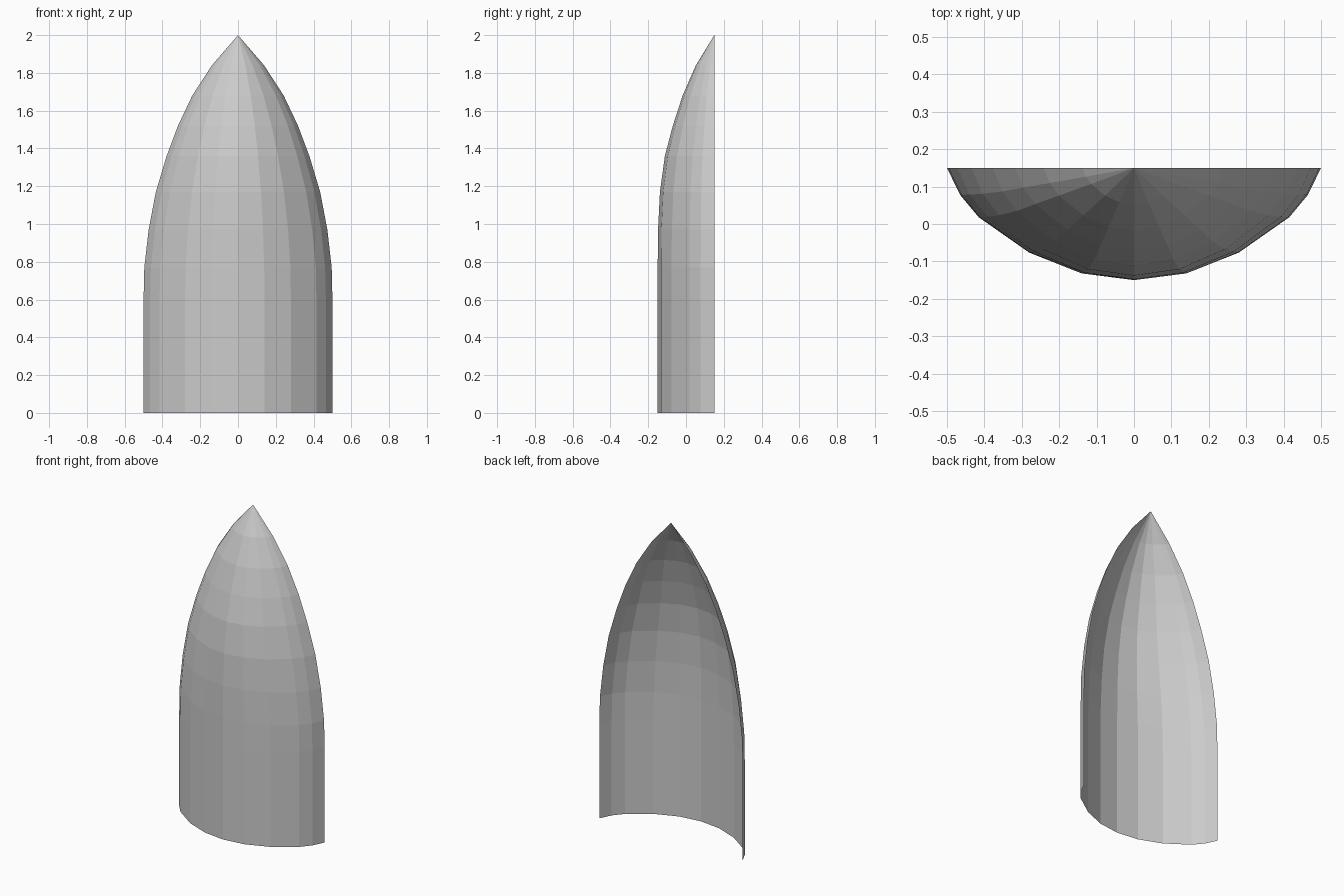
import bpy, bmesh

if "Cube" in bpy.data.objects:
    bpy.data.objects.remove(bpy.data.objects["Cube"])

# Open curved shell: one cross-section lofted up to a point.
# (height, half width, depth in front of the open back edge)
RINGS = [(0.0, 0.50, 0.30), (0.20, 0.50, 0.30), (0.40, 0.50, 0.30),
         (0.60, 0.50, 0.30), (0.77, 0.496, 0.30), (0.97, 0.473, 0.298),
         (1.17, 0.435, 0.288), (1.36, 0.378, 0.262), (1.52, 0.318, 0.22),
         (1.68, 0.242, 0.168), (1.84, 0.138, 0.098)]
# Half of the cross-section as fractions of width and depth
HALF = [(1.0, 0.0), (0.93, 0.24), (0.83, 0.44), (0.56, 0.755), (0.28, 0.94)]
SECTION = HALF + [(0.0, 1.0)] + [(-x, d) for x, d in reversed(HALF)]
BACK_Y = 0.15

bm = bmesh.new()
rows = [[bm.verts.new((fx * w, BACK_Y - fd * d, z)) for fx, fd in SECTION]
        for z, w, d in RINGS]

# Shell wall, open at the back and the bottom
for low, high in zip(rows, rows[1:]):
    for i in range(len(SECTION) - 1):
        bm.faces.new((low[i + 1], low[i], high[i], high[i + 1]))

# Pointed tip
tip = bm.verts.new((0, BACK_Y, 2.0))
for a, b in zip(rows[-1], rows[-1][1:]):
    bm.faces.new((b, a, tip))

bm.normal_update()
mesh = bpy.data.meshes.new("pointed_shell")
bm.to_mesh(mesh)
bm.free()
bpy.context.collection.objects.link(bpy.data.objects.new("pointed_shell", mesh))
